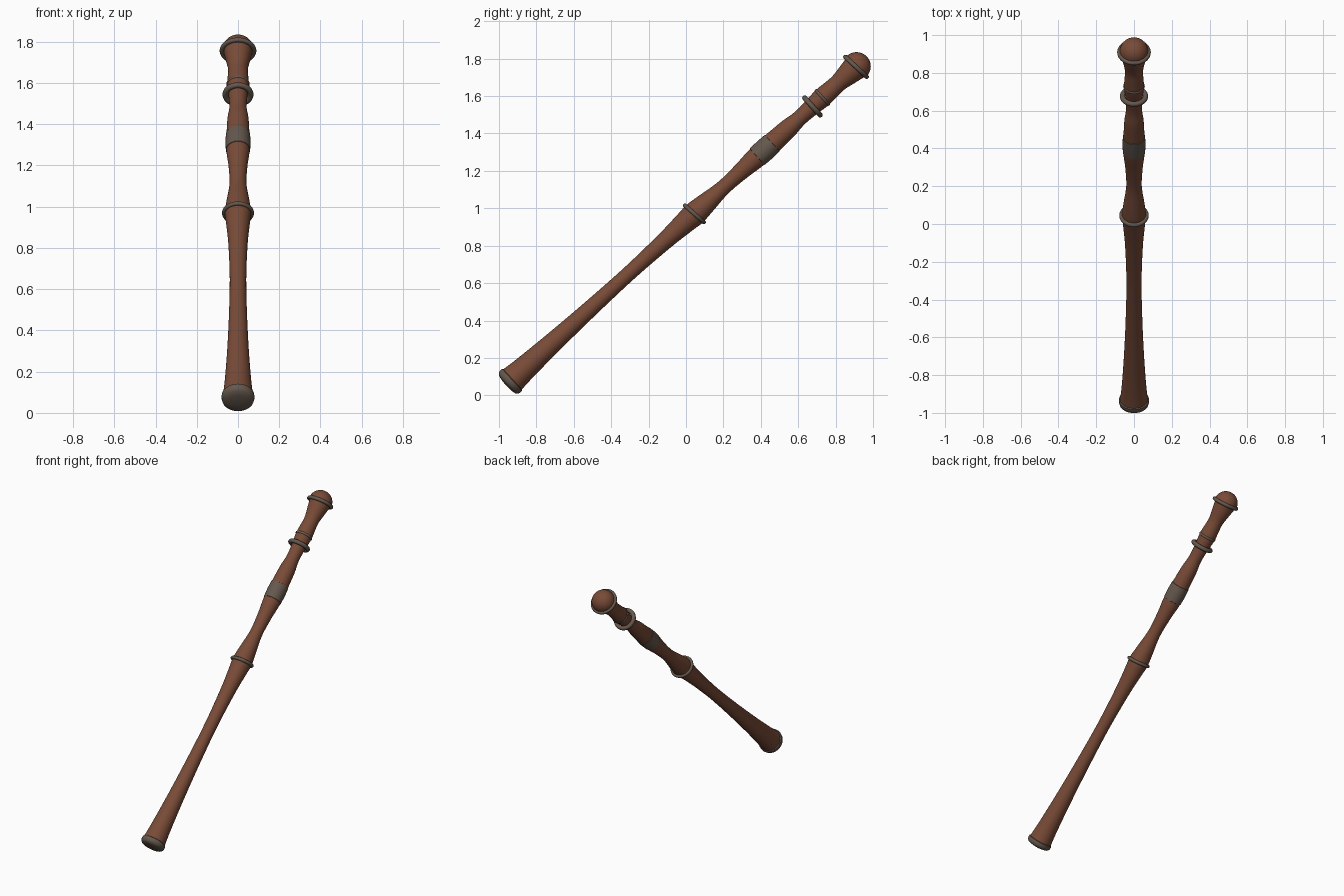
import bpy, bmesh, math
from mathutils import Matrix, Vector

if "Cube" in bpy.data.objects:
    bpy.data.objects.remove(bpy.data.objects["Cube"])

TILT = math.radians(-47.7)
# local z = distance along the staff, 0 at the middle ring
FRAME = Matrix.Translation((0, 0.045, 0.97)) @ Matrix.Rotation(TILT, 4, 'X')


def material(name, rgb):
    m = bpy.data.materials.new(name)
    m.diffuse_color = (*rgb, 1)
    m.use_nodes = True
    m.node_tree.nodes["Principled BSDF"].inputs["Base Color"].default_value = m.diffuse_color
    return m


WOOD = material("brown wood", (0.19, 0.07, 0.038))
METAL = material("dull metal", (0.13, 0.098, 0.075))


def smooth_profile(pts, steps=5):
    """Catmull-Rom through (position, radius) points."""
    p = [Vector(q) for q in pts]
    out = []
    for i in range(len(p) - 1):
        a, b, c, d = p[max(i - 1, 0)], p[i], p[i + 1], p[min(i + 2, len(p) - 1)]
        for k in range(steps):
            t = k / steps
            out.append(0.5 * (2 * b + (c - a) * t + (2 * a - 5 * b + 4 * c - d) * t * t
                              + (3 * b - a - 3 * c + d) * t ** 3))
    return out + [p[-1]]


def lathe(name, profile, mat, lean=0.0, closed=False, n=48):
    """Spin (position, radius) points round the staff; lean tips it along the staff."""
    bm = bmesh.new()
    rings = []
    for s, r in profile:
        ring = []
        for k in range(n):
            a = 2 * math.pi * k / n
            x, y = r * math.cos(a), r * math.sin(a)
            ring.append(bm.verts.new((x, y, s + lean * y)))
        rings.append(ring)
    pairs = list(zip(rings, rings[1:]))
    if closed:
        pairs.append((rings[-1], rings[0]))
    else:
        bm.faces.new(rings[0])
        bm.faces.new(rings[-1])
    for lo, hi in pairs:
        for k in range(n):
            bm.faces.new((lo[k], lo[(k + 1) % n], hi[(k + 1) % n], hi[k]))
    bmesh.ops.recalc_face_normals(bm, faces=bm.faces)
    me = bpy.data.meshes.new(name)
    bm.to_mesh(me)
    bm.free()
    me.materials.append(mat)
    ob = bpy.data.objects.new(name, me)
    ob.matrix_world = FRAME
    bpy.context.collection.objects.link(ob)
    bpy.context.view_layer.objects.active = ob
    ob.select_set(True)
    bpy.ops.object.shade_smooth_by_angle(angle=math.radians(45))
    ob.select_set(False)
    return ob


def ring(name, s, radius, tube, lean=0.0):
    pts = [(s + tube * math.sin(t), radius + tube * math.cos(t))
           for t in (2 * math.pi * k / 14 for k in range(14))]
    return lathe(name, pts, METAL, lean, closed=True)


# turned wooden shaft
lathe("shaft", smooth_profile([
    (-1.33, 0.075), (-1.22, 0.065), (-1.0, 0.053), (-0.74, 0.044), (-0.47, 0.040),
    (-0.22, 0.047), (-0.07, 0.058), (0.0, 0.064), (0.08, 0.056), (0.21, 0.041),
    (0.34, 0.046), (0.43, 0.055), (0.51, 0.058), (0.59, 0.055), (0.68, 0.051),
    (0.76, 0.042), (0.85, 0.046), (0.92, 0.053), (0.98, 0.050), (1.04, 0.048),
    (1.11, 0.060), (1.18, 0.073)]), WOOD)

# rounded pommel
lathe("knob", [(1.172 + 0.076 * math.sin(t), 0.076 * math.cos(t))
               for t in (math.radians(d) for d in range(0, 90, 6))], WOOD)

# domed foot cap
lathe("foot_cap", [(-1.362, 0.012), (-1.360, 0.04), (-1.354, 0.066), (-1.344, 0.077),
                   (-1.330, 0.080), (-1.318, 0.079), (-1.312, 0.070)], METAL)

# metal sleeve on the grip
lathe("grip_sleeve", [(0.452, 0.054), (0.454, 0.059), (0.51, 0.061), (0.562, 0.059),
                      (0.564, 0.054)], METAL)

# raised rings
ring("middle_ring", 0.0, 0.067, 0.011, lean=0.1)
ring("upper_ring", 0.853, 0.061, 0.014)
ring("collar_ring", 0.925, 0.048, 0.009)
ring("top_ring", 1.168, 0.077, 0.012, lean=0.08)
